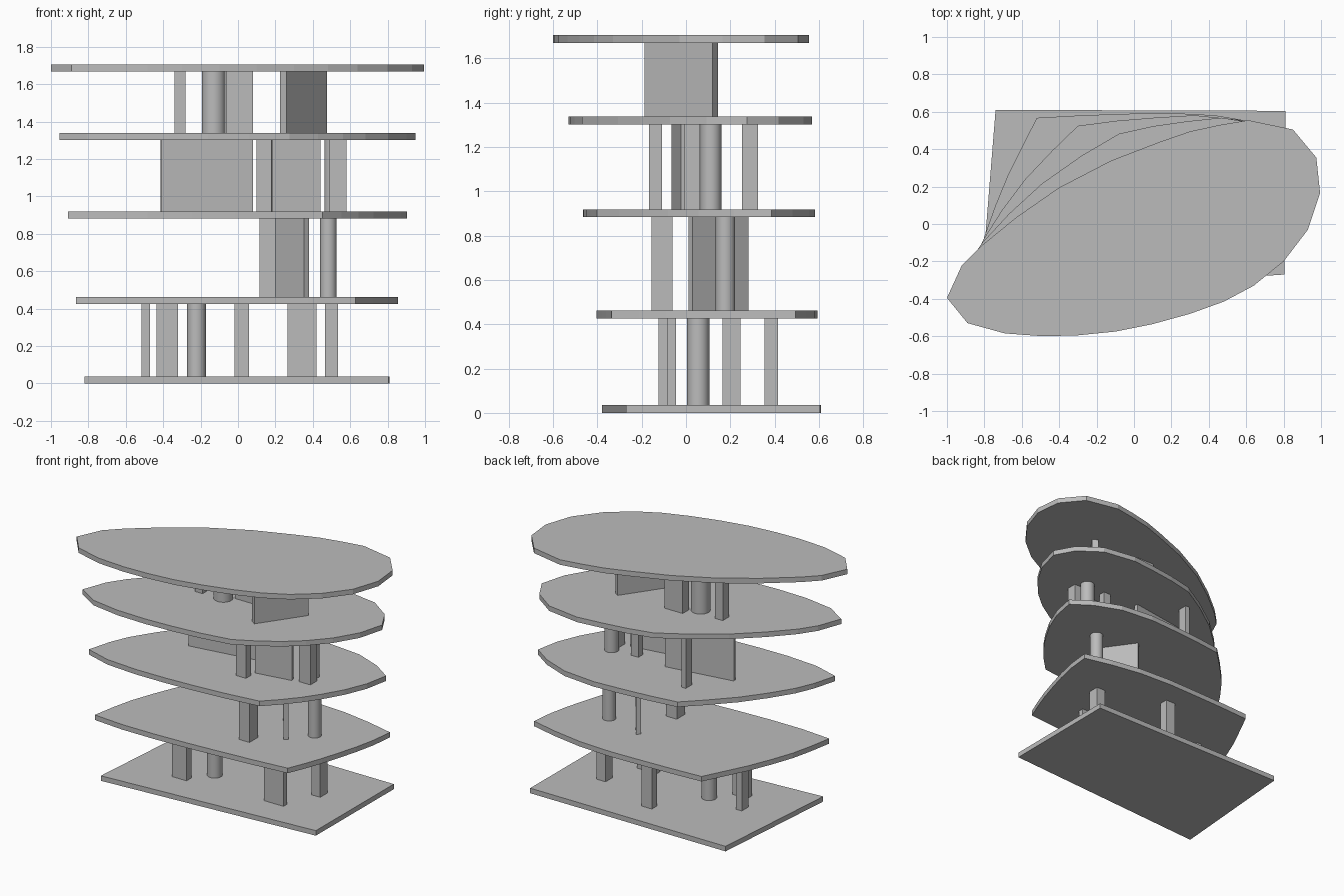
import bpy, bmesh, math
from mathutils import Vector

cube = bpy.data.objects.get("Cube")
if cube:
    bpy.data.objects.remove(cube, do_unlink=True)

grey = bpy.data.materials.new("plain grey")
grey.use_nodes = True
colour = (0.5, 0.5, 0.5, 1)
grey.diffuse_color = colour
grey.node_tree.nodes["Principled BSDF"].inputs["Base Color"].default_value = colour


def prism(name, outline, bottom, top):
    """Extrude a counter-clockwise outline between two heights."""
    bm = bmesh.new()
    face = bm.faces.new([bm.verts.new((p[0], p[1], bottom)) for p in outline])
    ext = bmesh.ops.extrude_face_region(bm, geom=[face])
    moved = [g for g in ext["geom"] if isinstance(g, bmesh.types.BMVert)]
    bmesh.ops.translate(bm, verts=moved, vec=(0, 0, top - bottom))
    bmesh.ops.recalc_face_normals(bm, faces=bm.faces)
    mesh = bpy.data.meshes.new(name)
    bm.to_mesh(mesh)
    bm.free()
    mesh.materials.append(grey)
    obj = bpy.data.objects.new(name, mesh)
    bpy.context.collection.objects.link(obj)
    return obj


def pillar(name, span, x0, x1, y0, y1):
    return prism(name, [(x0, y0), (x1, y0), (x1, y1), (x0, y1)], *span)


def wall(name, span, start, end, thickness):
    a, b = Vector(start), Vector(end)
    d = (b - a).normalized()
    n = Vector((-d.y, d.x)) * thickness / 2
    return prism(name, [a - n, b - n, b + n, a + n], *span)


def column(name, span, x, y, r):
    steps = 32
    ring = [(x + r * math.cos(i * math.tau / steps),
             y + r * math.sin(i * math.tau / steps)) for i in range(steps)]
    obj = prism(name, ring, *span)
    for f in obj.data.polygons:
        f.use_smooth = abs(f.normal.z) < 0.5
    for e in obj.data.edges:
        ends = [obj.data.vertices[i].co.z for i in e.vertices]
        e.use_edge_sharp = abs(ends[0] - ends[1]) < 0.001


# Floor slabs: a four-cornered base blends into a rounded roof outline
corners = [Vector(c) for c in
           ((-0.82, -0.38), (0.805, -0.27), (0.81, 0.605), (-0.74, 0.61))]
roof = [Vector(p) for p in (
    (-1, -0.395), (-0.89, -0.53), (-0.69, -0.585), (-0.485, -0.6),
    (-0.3, -0.595), (-0.1, -0.575), (0.1, -0.535), (0.3, -0.48),
    (0.48, -0.415), (0.64, -0.33), (0.8, -0.2), (0.93, -0.03),
    (0.995, 0.165), (0.975, 0.355), (0.85, 0.505), (0.61, 0.555),
    (0.46, 0.53), (0.3, 0.495), (0.14, 0.44), (-0.12, 0.34),
    (-0.4, 0.195), (-0.63, 0.035), (-0.82, -0.12), (-0.92, -0.22))]
base = [corners[k].lerp(corners[(k + 1) % 4], i / 6)
        for k in range(4) for i in range(6)]
thick = 0.036
floors = [0, 0.425, 0.883, 1.302, 1.669]
for level, z in enumerate(floors):
    outline = [b.lerp(r, level / 4) for b, r in zip(base, roof)]
    prism(f"floor_slab_{level + 1}", outline, z, z + thick)

storeys = [(z + thick, above) for z, above in zip(floors, floors[1:])]

# Ground storey supports
s = storeys[0]
pillar("ground_front_left_pillar", s, -0.435, -0.32, -0.125, -0.07)
pillar("ground_front_right_pillar", s, 0.265, 0.42, -0.085, -0.045)
pillar("ground_side_pillar", s, 0.465, 0.535, 0.165, 0.245)
pillar("ground_back_pillar", s, -0.02, 0.06, 0.355, 0.415)
pillar("ground_thin_pillar", s, -0.515, -0.47, 0.03, 0.105)
column("ground_column", s, -0.222, 0.055, 0.05)

# Second storey supports
s = storeys[1]
pillar("second_front_pillar", s, 0.115, 0.2, -0.155, -0.06)
wall("second_wall", s, (0.367, 0.02), (0.187, 0.272), 0.032)
column("second_column", s, 0.483, 0.178, 0.044)

# Third storey supports
s = storeys[2]
pillar("third_front_pillar", s, 0.1, 0.18, -0.167, -0.108)
pillar("third_side_pillar", s, 0.49, 0.58, -0.01, 0.063)
pillar("third_back_pillar", s, -0.225, -0.19, 0.252, 0.324)
pillar("third_inner_pillar", s, 0.3, 0.36, 0.06, 0.11)
wall("third_short_wall", s, (0.18, -0.053), (0.44, -0.011), 0.025)
wall("third_long_wall", s, (-0.413, 0.04), (0.078, 0.115), 0.025)
column("third_column", s, 0.51, 0.112, 0.048)

# Top storey supports
s = storeys[3]
wall("top_wall", s, (0.2425, -0.175), (0.4575, 0.1325), 0.042)
pillar("top_centre_pillar", s, -0.065, 0.08, 0.06, 0.13)
pillar("top_left_pillar", s, -0.34, -0.28, 0.0, 0.07)
column("top_column", s, -0.13, 0.02, 0.063)
